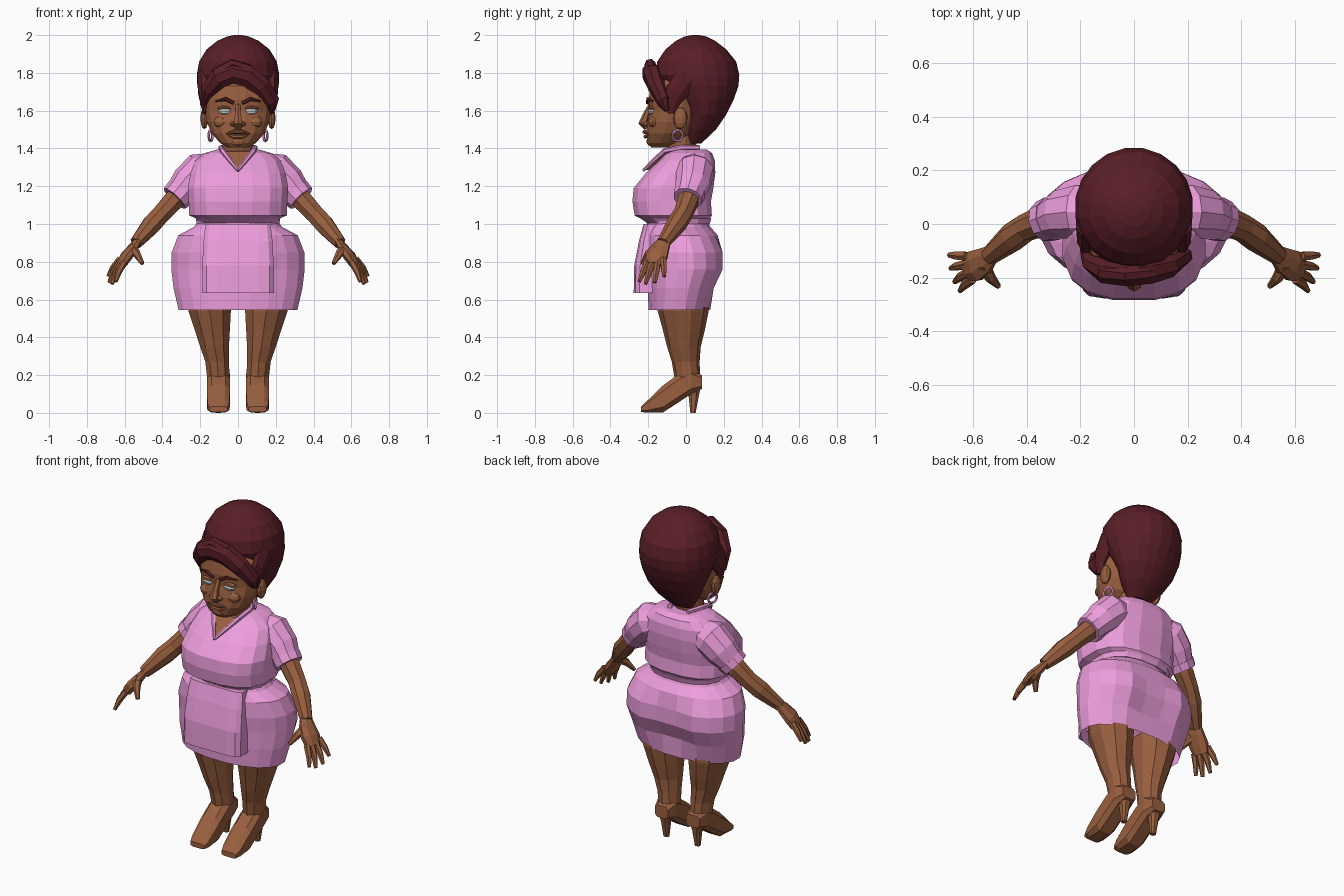
import bpy, bmesh
from math import pi, sin, cos, copysign
from mathutils import Vector


def mat(name, col):
    m = bpy.data.materials.new(name)
    m.diffuse_color = (*col, 1)
    return m


SKIN = mat("skin", (0.32, 0.115, 0.05))
LIP = mat("lip", (0.22, 0.07, 0.04))
PINK = mat("pink_cloth", (0.85, 0.34, 0.72))
HAIR = mat("dark_red_hair", (0.10, 0.013, 0.02))
EYE = mat("eye_white", (0.65, 0.68, 0.68))
BROW = mat("brow", (0.10, 0.02, 0.015))


def skin_rings(name, rings, m, cap0=True, cap1=True):
    """Join equal rings of points into a flat-shaded surface."""
    bm = bmesh.new()
    vs = [[bm.verts.new(p) for p in r] for r in rings]
    n = len(vs[0])
    for a, b in zip(vs, vs[1:]):
        for i in range(n):
            bm.faces.new((a[i], a[(i + 1) % n], b[(i + 1) % n], b[i]))
    if cap0:
        bm.faces.new(vs[0][::-1])
    if cap1:
        bm.faces.new(vs[-1])
    bmesh.ops.recalc_face_normals(bm, faces=bm.faces)
    me = bpy.data.meshes.new(name)
    bm.to_mesh(me)
    bm.free()
    me.materials.append(m)
    ob = bpy.data.objects.new(name, me)
    bpy.context.collection.objects.link(ob)
    return ob


def oval(n, p=2.0):
    out = []
    for i in range(n):
        a = 2 * pi * (i + 0.5) / n
        out.append([copysign(abs(f) ** (2 / p), f) for f in (cos(a), sin(a))])
    return out


def loft(name, secs, m, n=16, p=2.0, cx=0, **k):
    """Stacked ovals: (z, half width, front y, back y[, centre x])."""
    rings = []
    for s in secs:
        z, rx, yf, yb = s[:4]
        c = s[4] if len(s) > 4 else cx
        rings.append([(c + rx * u, (yf + yb) / 2 + (yb - yf) / 2 * v, z) for u, v in oval(n, p)])
    return skin_rings(name, rings, m, **k)


def tube(name, path, radii, m, n=8, side=(0, 1, 0), flat=1.0):
    """Tapered tube; 'flat' thins it across the side direction."""
    pts = [Vector(q) for q in path]
    rings = []
    for i, q in enumerate(pts):
        t = (pts[min(i + 1, len(pts) - 1)] - pts[max(i - 1, 0)]).normalized()
        u = Vector(side)
        u = (u - t * u.dot(t)).normalized()
        w = t.cross(u)
        rings.append([q + u * radii[i] * a + w * radii[i] * flat * b for a, b in oval(n)])
    return skin_rings(name, rings, m)


def ball(name, c, r, m, seg=10):
    bpy.ops.mesh.primitive_uv_sphere_add(segments=seg, ring_count=6, location=c)
    ob = bpy.context.object
    ob.name, ob.scale = name, r
    ob.data.materials.append(m)
    return ob


# dress top, belt and skirt
loft("dress_top", [(1.0, .21, -.20, .12), (1.03, .225, -.245, .13), (1.045, .262, -.275, .14),
                   (1.12, .265, -.287, .135), (1.19, .27, -.28, .148), (1.27, .255, -.215, .158),
                   (1.335, .23, -.145, .155), (1.375, .18, -.105, .14), (1.395, .11, -.07, .11)],
     PINK, p=2.6)
loft("belt", [(1.0, .222, -.21, .128), (1.03, .228, -.215, .138)], PINK, p=2.4)
skirt = loft("skirt", [(1.02, .212, -.20, .115), (.985, .235, -.215, .13), (.94, .32, -.22, .17),
                       (.85, .355, -.22, .215), (.76, .357, -.21, .215), (.66, .345, -.205, .165),
                       (.545, .318, -.20, .13)], PINK, n=20, p=2.2, cap1=False)
for v in skirt.data.vertices:          # seat cleft
    if v.co.y > .1 and abs(v.co.x) < .12 and .6 < v.co.z < .9:
        v.co.y -= .03
loft("skirt_front_panel", [(1.0, .175, -.225, -.12), (.91, .185, -.25, -.12), (.78, .192, -.275, -.12),
                           (.635, .192, -.278, -.13)], PINK, n=12, p=5)

# neck and open neckline
loft("neck", [(1.3, .10, -.10, .08), (1.39, .085, -.105, .05), (1.48, .085, -.12, .07)], SKIN, n=12)
skin_rings("neckline", [[(-.075, -.115, 1.385), (.075, -.115, 1.385), (0, -.223, 1.285)],
                        [(-.06, 0, 1.39), (.06, 0, 1.39), (0, -.1, 1.29)]], SKIN)

# head
loft("head", [(1.405, .055, -.185, -.09), (1.43, .098, -.203, -.03), (1.48, .142, -.212, .04),
              (1.54, .168, -.208, .07), (1.60, .178, -.193, .08), (1.66, .18, -.2, .1),
              (1.73, .178, -.19, .12), (1.80, .13, -.12, .13)], SKIN, n=16, p=2.2)
tube("nose", [(0, -.185, 1.63), (0, -.212, 1.575), (0, -.225, 1.535), (0, -.205, 1.51)],
     [.014, .018, .027, .018], SKIN, n=6, side=(1, 0, 0))
tube("upper_lip", [(-.062, -.198, 1.477), (-.02, -.219, 1.488), (.02, -.219, 1.488), (.062, -.198, 1.477)],
     [.004, .012, .012, .004], LIP, n=6)
tube("lower_lip", [(-.055, -.198, 1.472), (-.02, -.214, 1.463), (.02, -.214, 1.463), (.055, -.198, 1.472)],
     [.004, .012, .012, .004], SKIN, n=6)
ball("chin", (0, -.18, 1.437), (.045, .03, .026), SKIN)

# hair: tall bouffant with a swept front wave
loft("hair", [(1.425, .07, .0, .08), (1.50, .13, -.02, .16), (1.58, .175, -.02, .215),
              (1.66, .203, -.07, .255), (1.73, .218, -.13, .28), (1.79, .221, -.165, .285),
              (1.86, .208, -.155, .268), (1.925, .168, -.11, .215), (1.97, .11, -.055, .155),
              (1.992, .06, -.01, .11), (2.0, .02, .03, .07)], HAIR, n=20)
tube("front_wave", [(-.185, -.09, 1.63), (-.155, -.145, 1.71), (-.10, -.175, 1.775), (-.03, -.185, 1.80),
                    (.05, -.175, 1.785), (.12, -.155, 1.73), (.175, -.115, 1.65), (.18, -.10, 1.60)],
     [.015, .035, .05, .05, .052, .048, .04, .015], HAIR, flat=1.2)
tube("front_curl", [(-.15, -.165, 1.73), (-.11, -.18, 1.80), (-.03, -.19, 1.845), (.05, -.18, 1.82), (.08, -.175, 1.76)],
     [.018, .033, .03, .03, .012], HAIR, n=7)

for s, lr in ((-1, "left"), (1, "right")):
    def P(*pts):
        return [(s * x, y, z) for x, y, z in pts]

    # face details
    ball(lr + "_eye", (s * .068, -.178, 1.598), (.038, .024, .019), EYE)
    ball(lr + "_eyelid", (s * .068, -.174, 1.613), (.043, .026, .014), SKIN)
    tube(lr + "_eyebrow", P((.022, -.203, 1.64), (.065, -.201, 1.662), (.118, -.175, 1.65)),
         [.009, .011, .004], BROW, n=6)
    ball(lr + "_nostril", (s * .026, -.208, 1.53), (.016, .02, .014), SKIN, 8)
    ball(lr + "_cheek", (s * .09, -.165, 1.54), (.042, .035, .032), SKIN)
    ball(lr + "_ear", (s * .178, -.03, 1.56), (.022, .038, .058), SKIN)
    bpy.ops.mesh.primitive_torus_add(major_radius=.029, minor_radius=.007, major_segments=14, minor_segments=6,
                                     location=(s * .145, -.045, 1.468), rotation=(0, pi / 2, s * .35))
    bpy.context.object.name = lr + "_earring"
    bpy.context.object.data.materials.append(PINK)
    tube(lr + "_side_lock", P((.18, .01, 1.78), (.178, -.05, 1.70), (.176, -.075, 1.64), (.176, -.08, 1.585)),
         [.07, .065, .045, .02], HAIR, flat=.55)

    # collar edge, sleeve and cuff
    tube(lr + "_collar", P((.0, -.226, 1.283), (.04, -.172, 1.335), (.083, -.112, 1.388), (.09, -.02, 1.405), (.06, .07, 1.405)),
         [.007, .012, .014, .014, .014], PINK, n=6, side=(1, 0, 0))
    tube(lr + "_sleeve", P((.12, .04, 1.30), (.20, .045, 1.275), (.265, .035, 1.215), (.315, .015, 1.155)),
         [.08, .105, .095, .076], PINK, n=10)
    tube(lr + "_cuff", P((.305, .02, 1.167), (.335, .01, 1.135)), [.084, .079], PINK, n=10)

    # arm, palm and fingers
    tube(lr + "_arm", P((.29, .02, 1.18), (.345, .01, 1.12), (.405, -.015, 1.055), (.455, -.05, 1.0),
                        (.51, -.095, .935), (.54, -.12, .90)),
         [.06, .058, .052, .054, .042, .035], SKIN)
    tube(lr + "_palm", P((.525, -.108, .92), (.555, -.135, .875), (.59, -.155, .83), (.618, -.165, .785)),
         [.034, .052, .062, .052], SKIN, side=(0, 1, .25), flat=.5)
    fingers = [((.602, -.205, .80), (.648, -.248, .695)), ((.615, -.18, .795), (.668, -.215, .682)),
               ((.622, -.15, .80), (.682, -.165, .69)), ((.622, -.12, .815), (.688, -.115, .722))]
    for i, (a, b) in enumerate(fingers):
        mid = [(u + v) / 2 for u, v in zip(a, b)]
        tube(f"{lr}_finger_{i + 1}", P(a, (mid[0] + .006, mid[1], mid[2]), b), [.019, .017, .010], SKIN, n=6)
    tube(lr + "_thumb", P((.56, -.15, .875), (.535, -.20, .84), (.505, -.232, .79)),
         [.027, .021, .011], SKIN, n=6, side=(1, 0, 0))

    # leg
    loft(lr + "_leg", [(z, rx, yf, yb, s * c) for z, rx, yf, yb, c in (
        (.62, .125, -.15, .12, .152), (.54, .118, -.15, .12, .15), (.43, .096, -.12, .098, .135),
        (.35, .08, -.10, .078, .124), (.27, .066, -.075, .072, .11), (.18, .062, -.06, .075, .104))],
         SKIN, n=10)

    # high-heeled shoe: (y, sole z, upper z, half width)
    shoe = [(-.237, .004, .035, .05), (-.205, 0, .066, .06), (-.12, 0, .15, .064),
            (-.035, .055, .212, .064), (.03, .10, .235, .064), (.085, .125, .20, .046)]
    skin_rings(lr + "_shoe", [[(s * .104 + w * u, y, (a + b) / 2 + (b - a) / 2 * v) for u, v in oval(8, 3.5)]
                              for y, a, b, w in shoe], SKIN)
    loft(lr + "_heel", [(.15, .045, .0, .082), (.09, .026, .012, .07), (0, .016, .022, .052)],
         SKIN, n=8, cx=s * .104, p=2.5)
